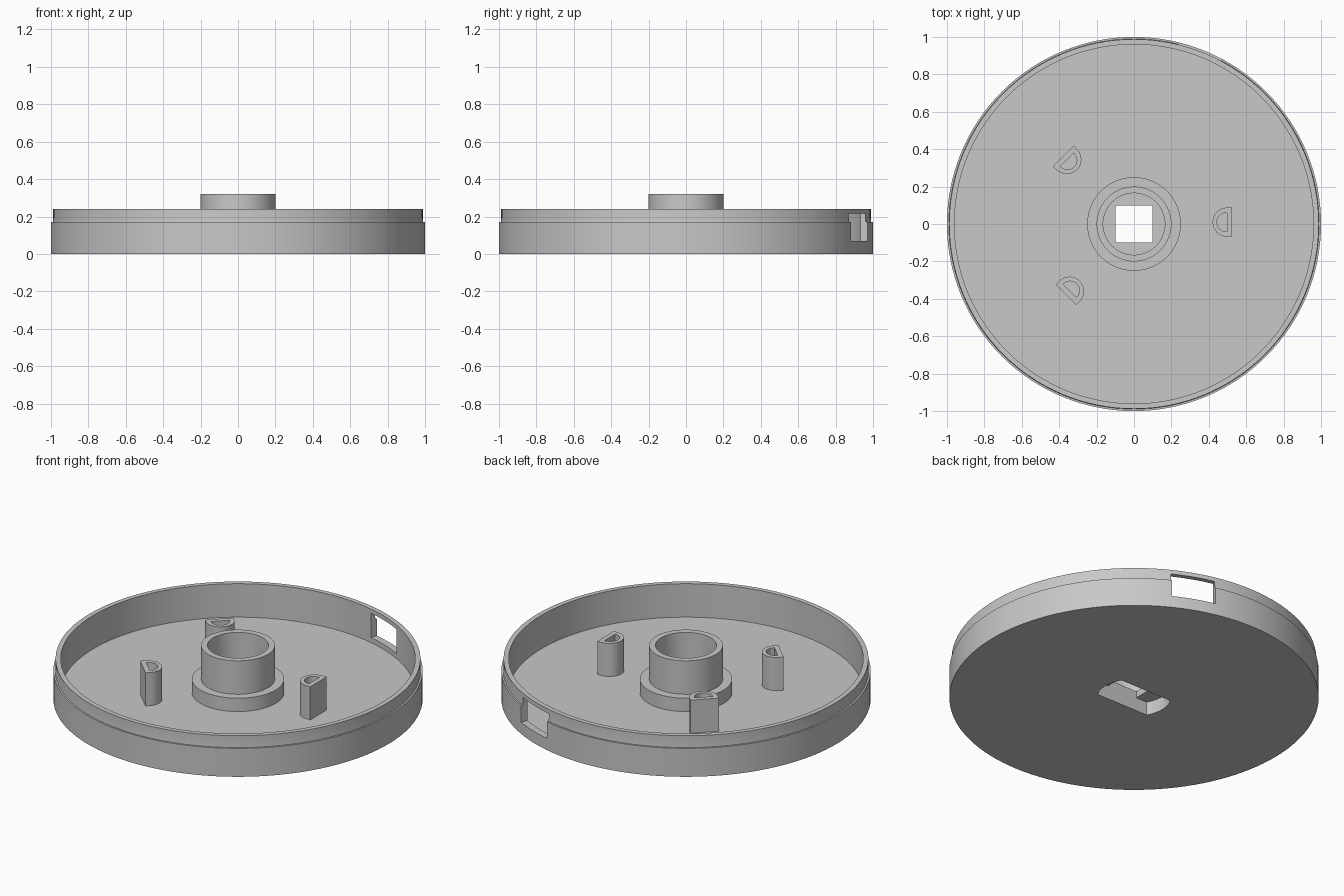
import bpy, bmesh, math
from mathutils import Matrix

if "Cube" in bpy.data.objects:
    bpy.data.objects.remove(bpy.data.objects["Cube"])

grey = bpy.data.materials.new("light grey")
grey.diffuse_color = (0.58, 0.58, 0.58, 1)
grey.use_nodes = True
grey.node_tree.nodes["Principled BSDF"].inputs["Base Color"].default_value = grey.diffuse_color


def make_object(name, bm, smooth=True):
    bmesh.ops.recalc_face_normals(bm, faces=bm.faces[:])
    mesh = bpy.data.meshes.new(name)
    bm.to_mesh(mesh)
    bm.free()
    mesh.materials.append(grey)
    ob = bpy.data.objects.new(name, mesh)
    bpy.context.collection.objects.link(ob)
    if smooth:
        shade(ob)
    return ob


def shade(ob):
    bpy.ops.object.select_all(action='DESELECT')
    ob.select_set(True)
    bpy.context.view_layer.objects.active = ob
    bpy.ops.object.shade_smooth_by_angle(angle=math.radians(30))


def lathe(profile, steps):
    """Spin an (r, z) profile around z into a closed solid."""
    bm = bmesh.new()
    verts = [bm.verts.new((r, 0, z)) for r, z in profile]
    edges = [bm.edges.new(p) for p in zip(verts, verts[1:])]
    bmesh.ops.spin(bm, geom=verts + edges, cent=(0, 0, 0), axis=(0, 0, 1),
                   angle=2 * math.pi, steps=steps, use_merge=True)
    bmesh.ops.remove_doubles(bm, verts=bm.verts[:], dist=1e-5)
    return bm


def prism(outline, z0, z1):
    bm = bmesh.new()
    face = bm.faces.new([bm.verts.new((x, y, z0)) for x, y in outline])
    top = bmesh.ops.extrude_face_region(bm, geom=[face])["geom"]
    bmesh.ops.translate(bm, vec=(0, 0, z1 - z0),
                        verts=[v for v in top if isinstance(v, bmesh.types.BMVert)])
    return bm


def cut(target, name, bm):
    """Subtract a solid from the target and discard the cutter."""
    cutter = make_object(name, bm, smooth=False)
    cutter.hide_render = True
    mod = target.modifiers.new(name, 'BOOLEAN')
    mod.operation = 'DIFFERENCE'
    mod.solver = 'EXACT'
    mod.object = cutter
    bpy.context.view_layer.objects.active = target
    bpy.ops.object.modifier_apply(modifier=mod.name)
    bpy.data.objects.remove(cutter)


# Round tray with stepped rim and central hub
tray = make_object("tray_with_hub", lathe([
    (0, 0), (1, 0), (1, 0.17), (0.99, 0.17), (0.988, 0.195), (0.988, 0.24),
    (0.96, 0.24), (0.96, 0.04), (0.25, 0.04), (0.25, 0.12), (0.2, 0.12),
    (0.2, 0.32), (0.165, 0.32), (0.165, 0.12), (0, 0.12)], 128), smooth=False)

# Round-ended slot under the hub, and the square hole above it
arc = [math.radians(-30 + 5 * i) for i in range(13)]
slot = [(0.2 * math.cos(a), 0.2 * math.sin(a)) for a in arc]
slot += [(-x, -y) for x, y in slot]
cut(tray, "slot_cutter", prism(slot, -0.1, 0.08))
square = [(-0.1, -0.1), (0.1, -0.1), (0.1, 0.1), (-0.1, 0.1)]
cut(tray, "square_cutter", prism(square, 0.05, 0.2))

# Window through the side wall
window = prism([(0.85, -0.125), (1.1, -0.125), (1.1, 0.125), (0.85, 0.125)], 0.07, 0.215)
bmesh.ops.rotate(window, verts=window.verts[:], cent=(0, 0, 0),
                 matrix=Matrix.Rotation(math.radians(69), 3, 'Z'))
cut(tray, "window_cutter", window)
shade(tray)


def d_outline(radius, cx, flat_x):
    """Half circle on the inner side, closed by a flat on the outer side."""
    pts = [(flat_x, 0.01 + radius)]
    for i in range(17):
        a = math.pi / 2 + math.pi * i / 16
        pts.append((cx + radius * math.cos(a), 0.01 + radius * math.sin(a)))
    return pts + [(flat_x, 0.01 - radius)]


# Three hollow D-shaped posts
def post(name, degrees):
    bm = bmesh.new()
    outer, inner = d_outline(0.078, 0.498, 0.525), d_outline(0.05, 0.493, 0.497)
    loops = [[bm.verts.new((x, y, z)) for x, y in pts]
             for pts, z in ((outer, 0.035), (outer, 0.238), (inner, 0.238), (inner, 0.035))]
    n = len(outer)
    for k in range(4):
        a, b = loops[k], loops[(k + 1) % 4]
        for i in range(n):
            j = (i + 1) % n
            bm.faces.new((a[i], a[j], b[j], b[i]))
    bmesh.ops.rotate(bm, verts=bm.verts[:], cent=(0, 0, 0),
                     matrix=Matrix.Rotation(math.radians(degrees), 3, 'Z'))
    make_object(name, bm)


for name, degrees in (("post_right", 0), ("post_back_left", 135), ("post_front_left", 225)):
    post(name, degrees)
